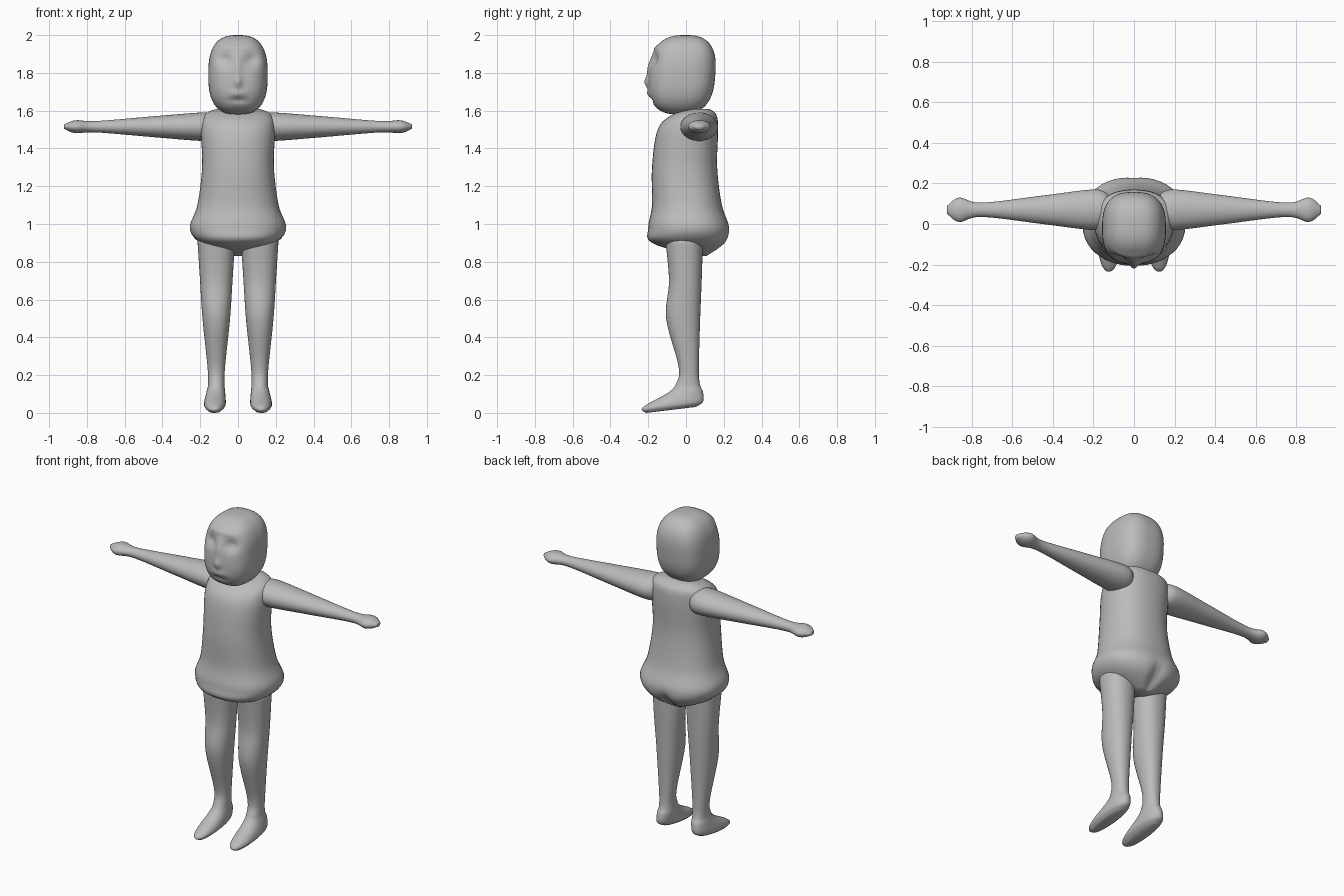
import bpy, bmesh, math

cube = bpy.data.objects.get("Cube")
if cube:
    bpy.data.objects.remove(cube, do_unlink=True)

GREY = (0.5, 0.5, 0.5, 1)
clay = bpy.data.materials.new("grey_clay")
clay.use_nodes = True
clay.diffuse_color = GREY
shader = clay.node_tree.nodes["Principled BSDF"]
shader.inputs["Base Color"].default_value = GREY


def finish(name, bm):
    """Turn a bmesh into a smooth shaded object."""
    bmesh.ops.recalc_face_normals(bm, faces=bm.faces)
    mesh = bpy.data.meshes.new(name)
    bm.to_mesh(mesh)
    bm.free()
    mesh.materials.append(clay)
    mesh.shade_smooth()
    bpy.context.collection.objects.link(bpy.data.objects.new(name, mesh))


def finish_pair(name, bm):
    """Make the part and its mirror image."""
    twin = bm.copy()
    for vert in twin.verts:
        vert.co.x = -vert.co.x
    finish("left_" + name, bm)
    finish("right_" + name, twin)


def spline(before, start, end, after, t):
    """Smooth curve through the section values."""
    slope_in, slope_out = (end - before) / 2, (after - start) / 2
    rise = end - start
    bend = 3 * rise - 2 * slope_in - slope_out
    twist = slope_in + slope_out - 2 * rise
    return start + t * (slope_in + t * (bend + t * twist))


def smooth_sections(sections, steps=6):
    padded = [sections[0], *sections, sections[-1]]
    for group in zip(padded, padded[1:], padded[2:], padded[3:]):
        for step in range(steps):
            yield [spline(*values, step / steps) for values in zip(*group)]
    yield sections[-1]


def superellipse(angle, power):
    c, s = math.cos(angle), math.sin(angle)
    scale = (abs(c) ** power + abs(s) ** power) ** (-1 / power)
    return c * scale, s * scale


def loft(sections, place, power=2.0, segments=48):
    """Skin the sections; place(c, s, section) gives each point."""
    bm = bmesh.new()
    rings = []
    for section in smooth_sections(sections):
        corners = [superellipse(math.tau * k / segments, power) for k in range(segments)]
        rings.append([bm.verts.new(place(c, s, section)) for c, s in corners])
    for lower, upper in zip(rings, rings[1:]):
        for k in range(segments):
            bm.faces.new((lower[k - 1], lower[k], upper[k], upper[k - 1]))
    bm.faces.new(rings[0])
    bm.faces.new(rings[-1])
    return bm


def upright(c, s, section):
    """Section of (height, half width, front, back)."""
    height, half, front, back = section
    return half * c, (front + back) / 2 + (back - front) / 2 * s, height


def bump(x, z, centre_x, centre_z, width, tall):
    return math.exp(-((x - centre_x) / width) ** 2 - ((z - centre_z) / tall) ** 2)


def face_relief(x, z):
    """Depth of the face features, positive going inwards."""
    nose = bump(x, z, 0, 1.75, 0.02, 0.03) * 0.02
    bridge = bump(x, z, 0, 1.82, 0.02, 0.06) * 0.012
    lips = bump(x, z, 0, 1.69, 0.04, 0.02) * 0.012
    chin_crease = bump(x, z, 0, 1.655, 0.05, 0.012) * 0.008
    eye_sockets = bump(abs(x), z, 0.07, 1.87, 0.04, 0.035) * 0.024
    brow = bump(x, z, 0, 1.935, 0.12, 0.015) * 0.008
    return eye_sockets + chin_crease - nose - bridge - lips - brow


# Head: a rounded box, leaning slightly forward at the chin
HEAD_POWER = 2.7
bm = bmesh.new()
bmesh.ops.create_uvsphere(bm, u_segments=96, v_segments=64, radius=1)
for vert in bm.verts:
    norm = sum(abs(value) ** HEAD_POWER for value in vert.co) ** (1 / HEAD_POWER)
    x, y, z = vert.co / norm
    vert.co = (x * 0.157, y * 0.175 - 0.02 + z * 0.015, 1.79 + z * 0.21)
    if y < -0.3:
        vert.co.y += face_relief(vert.co.x, vert.co.z) * min(1, (-y - 0.3) * 2)
finish("head", bm)

# Torso: sloped chest, flared hem and a cleft in the seat
torso = [
    (0.83, 0.04, 0.05, 0.12),
    (0.9, 0.2, -0.18, 0.21),
    (0.98, 0.255, -0.2, 0.23),
    (1.1, 0.215, -0.18, 0.19),
    (1.3, 0.19, -0.18, 0.165),
    (1.5, 0.195, -0.15, 0.17),
    (1.58, 0.175, -0.07, 0.16),
    (1.61, 0.11, 0.03, 0.12),
]
bm = loft(torso, upright, power=2.3)
for vert in bm.verts:
    if vert.co.y > 0.05:
        vert.co.y -= bump(vert.co.x, vert.co.z, 0, 0.89, 0.03, 0.06) * 0.035
finish("torso", bm)

# Arms: sections of (reach, half depth, half height)
arm = [
    (0.13, 0.08, 0.07),
    (0.2, 0.1, 0.075),
    (0.45, 0.07, 0.055),
    (0.75, 0.035, 0.03),
    (0.86, 0.06, 0.034),
    (0.92, 0.02, 0.012),
]


def outstretched(c, s, section):
    reach, depth, height = section
    return reach, 0.07 + depth * c, 1.515 + height * s


finish_pair("arm", loft(arm, outstretched))

# Legs: foot, ankle, calf, knee and thigh
leg = [
    (0, 0.035, -0.21, 0.05),
    (0.03, 0.057, -0.23, 0.09),
    (0.1, 0.05, -0.1, 0.09),
    (0.16, 0.043, -0.05, 0.072),
    (0.25, 0.047, -0.04, 0.068),
    (0.5, 0.073, -0.105, 0.075),
    (0.7, 0.086, -0.09, 0.083),
    (0.92, 0.1, -0.11, 0.09),
]
bm = loft(leg, upright, power=2.2)
for vert in bm.verts:
    # The sole rises towards the heel
    low = max(0, 1 - vert.co.z / 0.14)
    vert.co.z += low * (vert.co.y + 0.21) * 0.12
    vert.co.x += 0.115 + low * 0.01
finish_pair("leg", bm)
